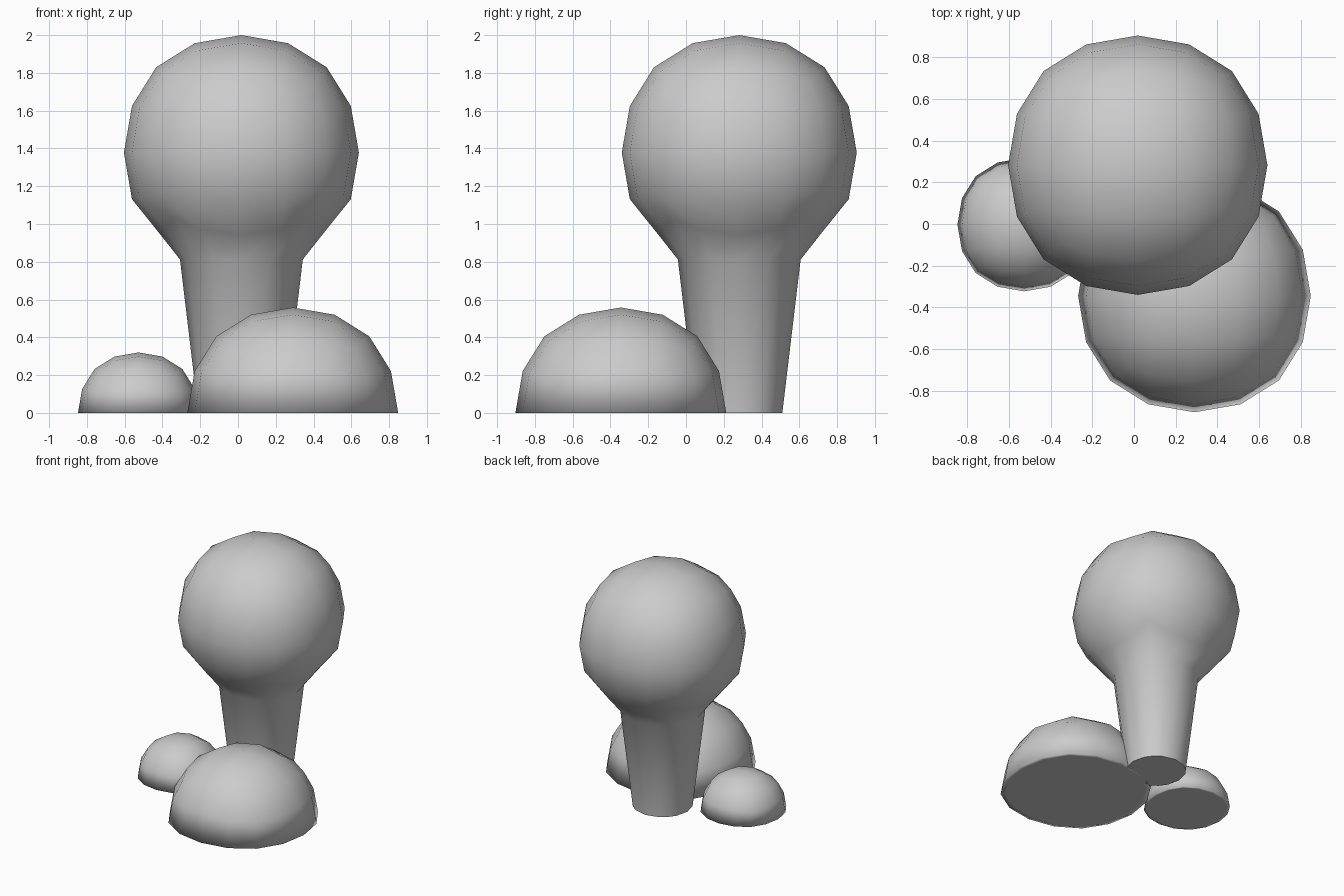
import bpy, bmesh
from mathutils import Vector

if "Cube" in bpy.data.objects:
    bpy.data.objects.remove(bpy.data.objects["Cube"])


def quad_ball(name, center, radius):
    """Subdivided cube rounded into a 16-sided ball, kept local to its centre."""
    bpy.ops.mesh.primitive_cube_add(size=2)
    ob = bpy.context.object
    ob.name = name
    mod = ob.modifiers.new("round", 'SUBSURF')
    mod.levels = 2
    bpy.ops.object.modifier_apply(modifier=mod.name)
    k = radius / max(v.co.z for v in ob.data.vertices)
    for v in ob.data.vertices:
        v.co *= k
    ob.location = center
    return ob


def bush(name, x, y, radius):
    """Ball with its lower half flattened onto the ground."""
    ob = quad_ball(name, (x, y, 0), radius)
    for v in ob.data.vertices:
        v.co.z = max(v.co.z, 0)
    bpy.ops.object.shade_smooth()


# Tree: ball crown whose open underside is drawn down into a tapered trunk
CROWN_Z = 1.378
tree = quad_ball("tree_crown_and_trunk", (0.018, 0.282, CROWN_Z), 0.622)
bm = bmesh.new()
bm.from_mesh(tree.data)
under = []
for f in bm.faces:
    c = f.calc_center_median()
    if -c.z > max(abs(c.x), abs(c.y)):
        under.append(f)
bmesh.ops.delete(bm, geom=under, context='FACES')
loop = [e for e in bm.edges if e.is_boundary]

# Pull the neck in slightly
for v in {v for e in loop for v in e.verts}:
    v.co = Vector((v.co.x * 0.95, v.co.y * 0.95, v.co.z + 0.018))

# Trunk rings: (radius, height)
for r, z in ((0.325, 0.812), (0.228, 0.0)):
    geom = bmesh.ops.extrude_edge_only(bm, edges=loop)["geom"]
    loop = [g for g in geom if isinstance(g, bmesh.types.BMEdge)]
    for v in {v for e in loop for v in e.verts}:
        d = Vector((v.co.x, v.co.y, 0)).normalized() * r
        v.co = (d.x, d.y, z - CROWN_Z)
    loop = [e for e in bm.edges if e.is_boundary]
bmesh.ops.contextual_create(bm, geom=loop)
bmesh.ops.recalc_face_normals(bm, faces=bm.faces)
bm.to_mesh(tree.data)
bm.free()
bpy.ops.object.shade_smooth_by_angle(angle=1.0)

# Bushes at the foot of the tree
bush("large_bush", 0.29, -0.345, 0.558)
bush("small_bush", -0.527, -0.003, 0.32)
